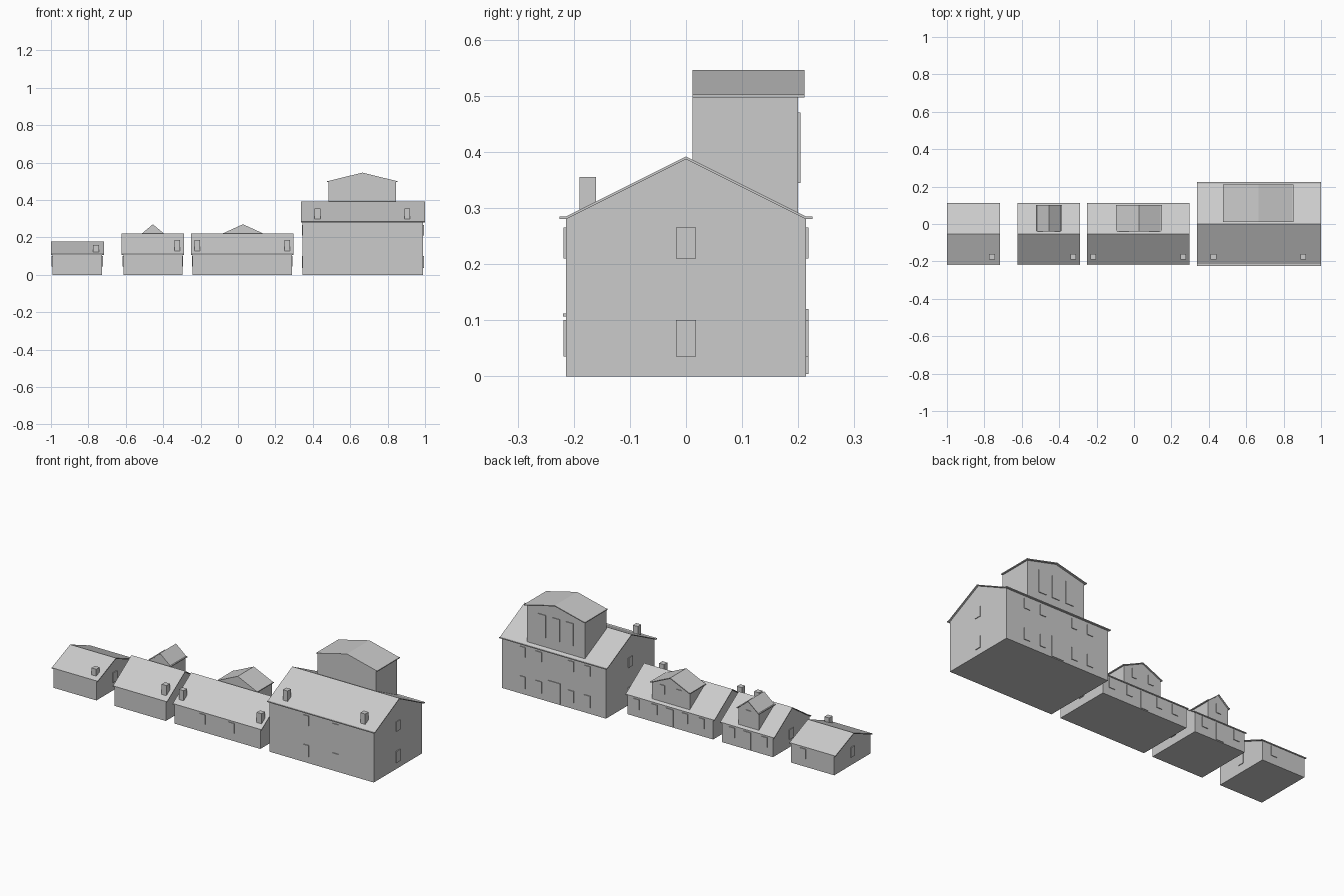
import bpy
from mathutils import Vector

if "Cube" in bpy.data.objects:
    bpy.data.objects.remove(bpy.data.objects["Cube"], do_unlink=True)

grey = bpy.data.materials.new("plain grey")
grey.use_nodes = True
COLOUR = (0.6, 0.6, 0.6, 1)
grey.diffuse_color = COLOUR
grey.node_tree.nodes["Principled BSDF"].inputs["Base Color"].default_value = COLOUR


def prism(name, profile, axis, start, end):
    """Extrude a (horizontal, z) outline along the x or y axis."""
    def point(h, z, d):
        return Vector((d, h, z)) if axis == "x" else Vector((h, d, z))
    n = len(profile)
    verts = [point(h, z, d) for d in (start, end) for h, z in profile]
    faces = [list(range(n))[::-1], list(range(n, 2 * n))]
    faces += [[i, (i + 1) % n, (i + 1) % n + n, i + n] for i in range(n)]
    if axis == "y":
        faces = [f[::-1] for f in faces]
    mesh = bpy.data.meshes.new(name)
    mesh.from_pydata(verts, [], faces)
    mesh.materials.append(grey)
    obj = bpy.data.objects.new(name, mesh)
    bpy.context.collection.objects.link(obj)
    return obj


def box(name, x, y, z):
    return prism(name, [(x[0], z[0]), (x[1], z[0]), (x[1], z[1]), (x[0], z[1])], "y", *y)


def gabled(name, axis, sides, ends, base, eave, ridge, lip, verge):
    """Walls with a gable at each end and a thin roof with flat eave lips."""
    a, b = sides
    mid, t = (a + b) / 2, 0.005
    prism(name + "_walls", [(a, base), (b, base), (b, eave), (mid, ridge - t), (a, eave)],
          axis, *ends)
    under = [(a - lip, eave - t), (a, eave - t), (mid, ridge - t), (b, eave - t), (b + lip, eave - t)]
    over = [(h, z + t) for h, z in reversed(under)]
    prism(name + "_roof", under + over, axis, ends[0] - verge[0], ends[1] + verge[1])


OUT = 0.004


def wall_plate(name, x, y, z, width=0.036):
    """Window or door on a front or back wall; y is the wall plane."""
    depth = (y - OUT, y + OUT / 2) if y < 0 else (y - OUT / 2, y + OUT)
    box(name, (x - width / 2, x + width / 2), depth, z)


def gable_plate(name, x, side, y, z, width=0.036):
    """Window on an end wall; side is -1 or 1."""
    box(name, sorted((x - side * OUT / 2, x + side * OUT)), (y - width / 2, y + width / 2), z)


FRONT, BACK = -0.214, 0.107
LOW, HIGH = (0.045, 0.1), (0.21, 0.265)

# Houses: name, x range, back wall, eave, ridge, chimney x positions
houses = [
    ("shed", (-0.992, -0.726), BACK, 0.112, 0.178, [-0.759]),
    ("cottage", (-0.613, -0.297), BACK, 0.112, 0.22, [-0.325]),
    ("long_house", (-0.243, 0.288), BACK, 0.112, 0.222, [-0.218, 0.264]),
    ("tall_house", (0.345, 0.99), -FRONT, 0.285, 0.392, [0.425, 0.905]),
]
for name, xs, back, eave, ridge, chimneys in houses:
    lip = 0.011 if name == "tall_house" else 0.005
    gabled(name, "x", (FRONT, back), xs, 0, eave, ridge, lip, (0.009, 0.009))
    for x in chimneys:
        top = 0.355 if name == "tall_house" else 0.16 if name == "shed" else 0.185
        box(name + "_chimney", (x - 0.015, x + 0.015), (-0.19, -0.16), (eave - 0.01, top))
    # End-wall windows
    for side, x in zip((-1, 1), xs):
        for z in ((0.035, 0.1), HIGH) if name == "tall_house" else (LOW,):
            gable_plate(name + "_end_window", x, side, (FRONT + back) / 2, z)

# Dormers
gabled("cottage_dormer", "y", (-0.518, -0.392), (-0.035, 0.095), 0.1, 0.217, 0.27, 0.007, (0.005, 0.007))
gabled("long_dormer", "y", (-0.09, 0.143), (-0.035, 0.095), 0.1, 0.217, 0.27, 0.007, (0.005, 0.007))
gabled("tall_dormer", "y", (0.485, 0.845), (0.012, 0.2), 0.27, 0.502, 0.546, 0.009, (0, 0.011))
for x in (-0.455, -0.025, 0.078):
    wall_plate("dormer_window", x, 0.095, (0.165, 0.215), 0.03)
for x in (0.58, 0.665, 0.75):
    wall_plate("tall_dormer_window", x, 0.2, (0.345, 0.47), 0.048)

# Tall house windows and back door
for z in ((0.035, 0.1), HIGH):
    for x in (0.57, 0.755):
        wall_plate("tall_front_window", x, FRONT, z)
    for x in (0.46, 0.56, 0.76, 0.86):
        wall_plate("tall_back_window", x, -FRONT, z)
wall_plate("tall_back_door", 0.665, -FRONT, (0.004, 0.12), 0.075)

# Small house windows and back doors
for x in (-0.07, 0.11):
    wall_plate("small_front_window", x, FRONT, LOW)
for x in (-0.8, -0.56, -0.36, -0.17, -0.07, 0.12, 0.23):
    wall_plate("small_back_window", x, BACK, LOW)
for x in (-0.455, 0.025):
    wall_plate("small_back_door", x, BACK, (0.004, 0.1), 0.045)
